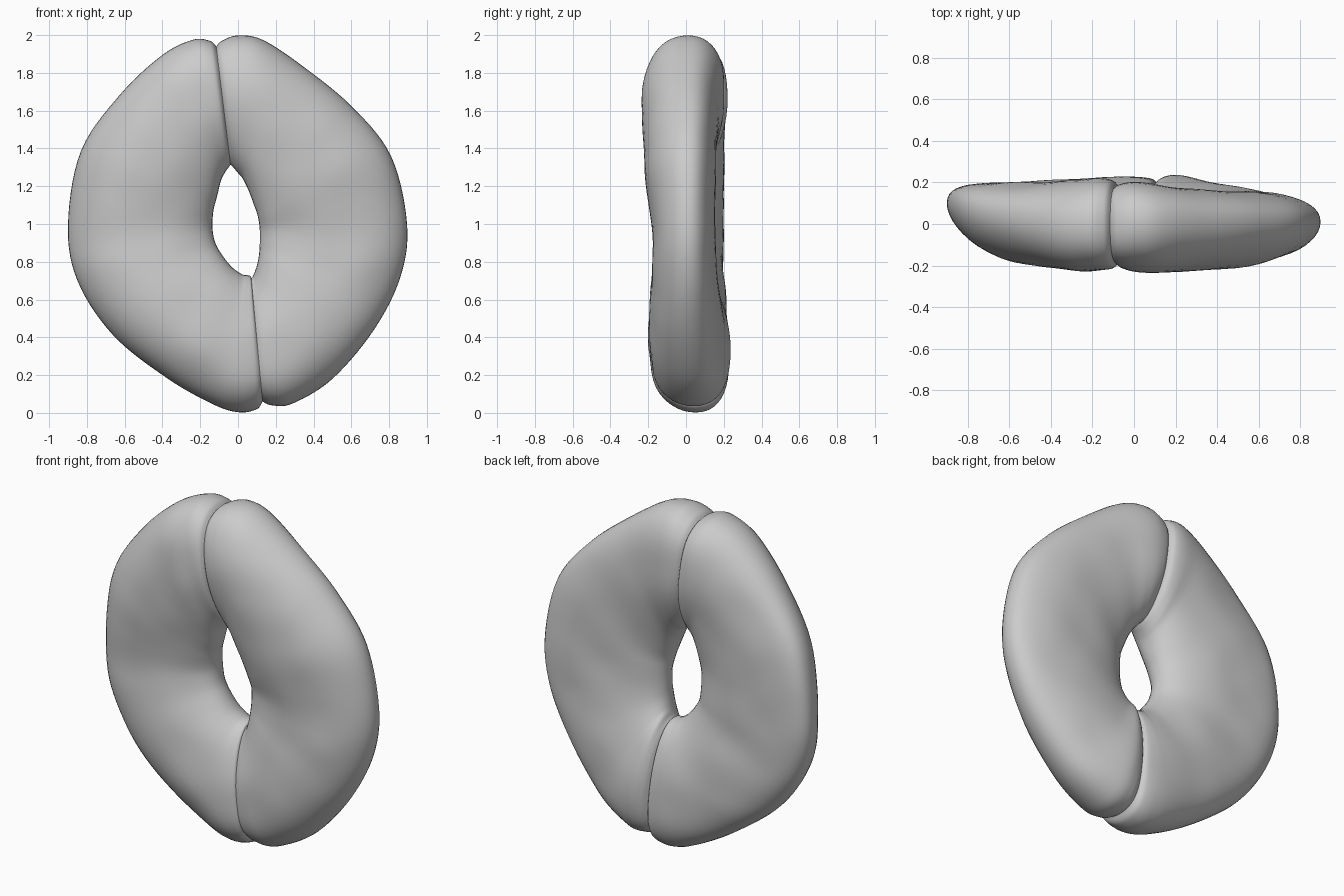
import bpy, bmesh, math
from mathutils import Vector, noise

if "Cube" in bpy.data.objects:
    bpy.data.objects.remove(bpy.data.objects["Cube"])

RING, SUB = 48, 7


def catmull(a, b, c, d, t):
    return [0.5 * (2*q + (r-p)*t + (2*p-5*q+4*r-s)*t*t + (3*q-p-3*r+s)*t**3)
            for p, q, r, s in zip(a, b, c, d)]


def sweep_half(name, stations):
    # station: outer x, outer z, inner x, inner z, front y, back y, rim y
    n = len(stations)
    rows = []
    for i in range(n - 1):
        q = [stations[max(0, min(n-1, i+k))] for k in (-1, 0, 1, 2)]
        rows += [catmull(*q, s / SUB) for s in range(SUB)]
    rows.append(list(stations[-1]))
    bm = bmesh.new()
    rings = []
    for i, (ox, oz, ix, iz, yf, yb, rim) in enumerate(rows):
        # the lobes are fattest toward the rim, the waist is symmetric
        skew = 0.22 * abs(2 * i / (len(rows) - 1) - 1)
        ring = []
        for k in range(RING):
            a = 2 * math.pi * k / RING
            c, s = math.cos(a), math.sin(a)
            w = math.copysign(abs(c)**0.95, c) + skew * s * s
            h = math.copysign(abs(s)**0.95, s)
            mid = (yf + yb) / 2
            if c > 0:
                mid += (rim - mid) * c * c
            f = (w + 1) / 2
            p = Vector((ix + (ox-ix)*f, mid + h*(yb-yf)/2, iz + (oz-iz)*f))
            # gentle hand-made lumps on the broad faces
            p.y += 0.008 * noise.noise(p * 4.5) * abs(s)
            ring.append(bm.verts.new(p))
        rings.append(ring)
    # ends stay open: both halves share the same seam rings
    for r0, r1 in zip(rings, rings[1:]):
        for k in range(RING):
            j = (k + 1) % RING
            bm.faces.new((r0[k], r0[j], r1[j], r1[k]))
    bmesh.ops.recalc_face_normals(bm, faces=bm.faces)
    # make sure the shell faces outward (outermost face points away from x = 0)
    far = max(bm.faces, key=lambda f: abs(f.calc_center_median().x))
    if far.normal.x * far.calc_center_median().x < 0:
        bmesh.ops.reverse_faces(bm, faces=bm.faces)
    me = bpy.data.meshes.new(name)
    bm.to_mesh(me)
    bm.free()
    ob = bpy.data.objects.new(name, me)
    bpy.context.collection.objects.link(ob)
    bpy.context.view_layer.objects.active = ob
    ob.select_set(True)
    bpy.ops.object.shade_smooth_by_angle(angle=math.radians(50))
    ob.select_set(False)


# shared seam sections
upper_seam = (-.115, 1.94, -.04, 1.315, -.19, .18, 0)
lower_seam = (.13, .06, .07, .715, -.165, .20, .04)

# left bean-shaped half, from upper seam round to lower seam
sweep_half("left_half", [
    upper_seam,
    (-.15, 1.97, -.05, 1.30, -.215, .21, 0),
    (-.24, 1.975, -.07, 1.27, -.225, .22, 0),
    (-.40, 1.895, -.09, 1.23, -.23, .21, 0),
    (-.62, 1.69, -.11, 1.15, -.21, .20, .03),
    (-.83, 1.39, -.13, 1.07, -.19, .20, .08),
    (-.90, 1.00, -.135, .98, -.16, .20, .10),
    (-.85, .70, -.12, .90, -.17, .20, .08),
    (-.66, .41, -.08, .83, -.19, .21, .06),
    (-.37, .18, -.03, .77, -.20, .22, .05),
    (-.12, .04, .02, .735, -.195, .23, .05),
    (.01, .003, .045, .73, -.19, .23, .05),
    (.10, .02, .065, .725, -.18, .22, .05),
    lower_seam])

# right bean-shaped half
sweep_half("right_half", [
    upper_seam,
    (-.085, 1.97, -.025, 1.30, -.21, .195, 0),
    (.00, 1.998, 0, 1.27, -.225, .205, .01),
    (.13, 1.975, .025, 1.24, -.23, .20, .01),
    (.33, 1.845, .055, 1.18, -.23, .175, .01),
    (.60, 1.625, .085, 1.10, -.22, .16, .01),
    (.81, 1.36, .105, 1.04, -.21, .155, .01),
    (.895, 1.00, .115, .97, -.18, .155, .01),
    (.86, .72, .115, .89, -.18, .16, .01),
    (.72, .44, .11, .83, -.19, .175, .01),
    (.50, .18, .10, .78, -.195, .205, .03),
    (.29, .05, .09, .75, -.19, .235, .04),
    (.18, .04, .08, .725, -.18, .225, .04),
    lower_seam])
